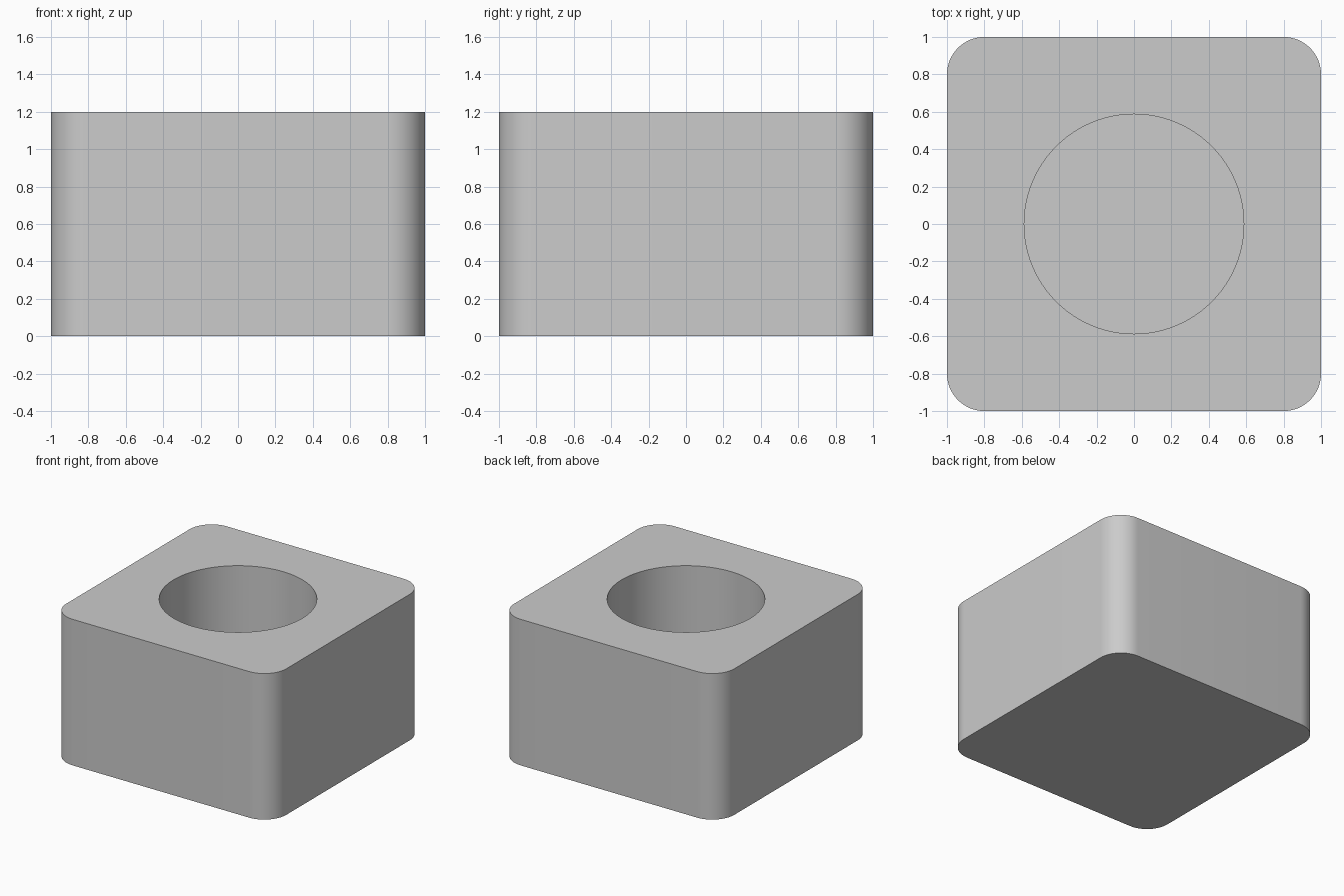
import bpy
import bmesh
from math import radians

WIDTH, HEIGHT = 2.0, 1.2
CORNER_RADIUS = 0.2
HOLE_RADIUS, HOLE_FLOOR = 0.587, 0.2

default_cube = bpy.data.objects.get("Cube")
if default_cube:
    bpy.data.objects.remove(default_cube, do_unlink=True)

# Plain grey material
grey = bpy.data.materials.new("light grey")
grey.use_nodes = True
colour = (0.6, 0.6, 0.6, 1)
grey.diffuse_color = colour
grey.node_tree.nodes["Principled BSDF"].inputs["Base Color"].default_value = colour

# Square block with rounded upright corners
mesh = bpy.data.meshes.new("block")
bm = bmesh.new()
bmesh.ops.create_cube(bm, size=1)
bmesh.ops.scale(bm, vec=(WIDTH, WIDTH, HEIGHT), verts=bm.verts)
bmesh.ops.translate(bm, vec=(0, 0, HEIGHT / 2), verts=bm.verts)
uprights = [e for e in bm.edges
            if abs(e.verts[0].co.z - e.verts[1].co.z) > HEIGHT / 2]
bmesh.ops.bevel(bm, geom=uprights, offset=CORNER_RADIUS, segments=16,
                profile=0.5, affect='EDGES')
bm.to_mesh(mesh)
bm.free()
mesh.materials.append(grey)
block = bpy.data.objects.new("block", mesh)
bpy.context.collection.objects.link(block)

# Cutter for the round blind hole
bpy.ops.mesh.primitive_cylinder_add(
    vertices=96, radius=HOLE_RADIUS, depth=HEIGHT,
    location=(0, 0, HOLE_FLOOR + HEIGHT / 2))
cutter = bpy.context.object
cutter.name = "hole_cutter"
cutter.data.materials.append(grey)

cut = block.modifiers.new("round hole", 'BOOLEAN')
cut.operation = 'DIFFERENCE'
cut.solver = 'EXACT'
cut.object = cutter

# Apply the cut, drop the cutter and smooth the curved walls
bpy.ops.object.select_all(action='DESELECT')
block.select_set(True)
bpy.context.view_layer.objects.active = block
bpy.ops.object.modifier_apply(modifier=cut.name)
bpy.data.objects.remove(cutter, do_unlink=True)
bpy.ops.object.shade_smooth_by_angle(angle=radians(30))
